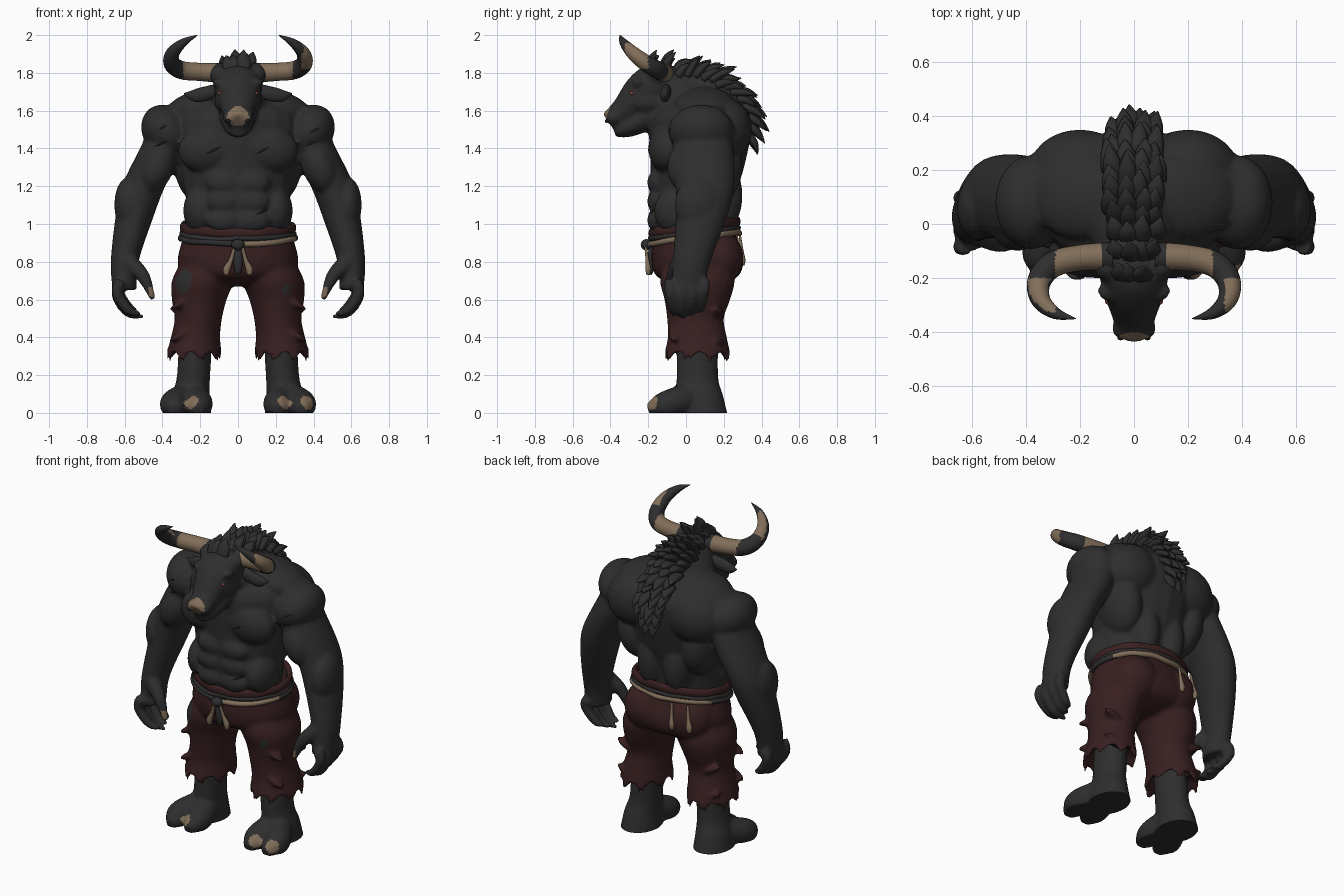
import bpy, bmesh, math, random
from mathutils import Vector, Matrix
from mathutils.bvhtree import BVHTree

random.seed(4)
if "Cube" in bpy.data.objects:
    bpy.data.objects.remove(bpy.data.objects["Cube"])

X, Y, Z = Matrix.Identity(3)


def material(name, red, green, blue):
    m = bpy.data.materials.new(name)
    m.use_nodes = True
    m.diffuse_color = (red, green, blue, 1)
    m.node_tree.nodes["Principled BSDF"].inputs["Base Color"].default_value = (red, green, blue, 1)
    return m


FUR = material("charcoal hide", .027, .027, .027)
RED = material("dark red cloth", .04, .014, .015)
TAN = material("tan horn", .22, .155, .1)
SCAR = material("dark scar", .012, .012, .014)
EYE = material("dull red eye", .2, .06, .04)


def smooth_path(points, steps, closed):
    """Catmull-Rom through points that also carry a radius."""
    n, out = len(points), []
    for i in range(n if closed else n - 1):
        ids = [(i + d) % n if closed else min(max(i + d, 0), n - 1) for d in (-1, 0, 1, 2)]
        a, b, c, d = (Vector(points[j]) for j in ids)
        for s in range(steps):
            t = s / steps
            out.append(b + ((c - a) * t + (2 * a - 5 * b + 4 * c - d) * t * t
                            + (3 * b - a - 3 * c + d) * t ** 3) / 2)
    return out if closed else out + [Vector(points[-1])]


def loft(bm, points, deep=1, sides=20, steps=4, ref=None, closed=False, hem=None):
    """Elliptic skin; rings lie flat unless a reference axis turns them along the path."""
    path, rings = smooth_path(points, steps, closed), []
    for i, p in enumerate(path):
        side, other = X, Y
        if ref:
            before = path[i - 1] if closed or i else p
            after = path[(i + 1) % len(path)] if closed or i + 1 < len(path) else p
            along = (after - before).xyz.normalized()
            side = along.cross(ref).normalized()
            other = side.cross(along)
        ring, radius = [], max(p.w, .001)
        for j in range(sides):
            angle = math.tau * j / sides
            co = p.xyz + (side * math.cos(angle) + other * math.sin(angle) * deep) * radius
            if hem and abs(p.z - hem) < .01:
                co.z += random.uniform(.01, .04) * (1 if j % 4 < 2 else -1)
            ring.append(bm.verts.new(co))
        rings.append(ring)
    for i in range(len(rings) if closed else len(rings) - 1):
        ring, following = rings[i], rings[(i + 1) % len(rings)]
        for j in range(sides):
            bm.faces.new((ring[j - 1], ring[j], following[j], following[j - 1]))
    if not closed:
        bm.faces.new(rings[0])
        bm.faces.new(rings[-1])


def blob(bm, co, size, tilt=0):
    mat = Matrix.Translation(co) @ Matrix.Rotation(tilt, 4, "Y") @ Matrix.Diagonal((*size, 1))
    bmesh.ops.create_icosphere(bm, subdivisions=3, radius=1, matrix=mat)


def mirror(bm):
    geom = bmesh.ops.duplicate(bm, geom=bm.verts[:] + bm.edges[:] + bm.faces[:])["geom"]
    for v in geom:
        if isinstance(v, bmesh.types.BMVert):
            v.co.x *= -1


def finish(name, bm, mats, fuse=False, rule=None):
    bmesh.ops.recalc_face_normals(bm, faces=bm.faces)
    me = bpy.data.meshes.new(name)
    bm.to_mesh(me)
    bm.free()
    ob = bpy.data.objects.new(name, me)
    bpy.context.collection.objects.link(ob)
    if fuse:
        remesh = ob.modifiers.new("fuse", "REMESH")
        remesh.mode, remesh.voxel_size = "VOXEL", .012
        soften = ob.modifiers.new("soften", "SMOOTH")
        soften.factor, soften.iterations = .5, 4
        graph = bpy.context.evaluated_depsgraph_get()
        me = bpy.data.meshes.new_from_object(ob.evaluated_get(graph))
        ob.modifiers.clear()
        ob.data = me
    me.materials.clear()
    for m in mats:
        me.materials.append(m)
    for v in me.vertices:
        v.co.z = max(v.co.z, 0)
    for p in me.polygons:
        p.use_smooth = True
        p.material_index = int(rule(p.center)) if rule else 0
    return ob


def near(c, spots):
    return any((c - Vector(s).xyz).length < s[-1] for s in spots)


# Arm and hand
bm = bmesh.new()
loft(bm, [(.34, .1, 1.62, .07), (.4, .09, 1.4, .12), (.5, .1, 1.2, .115), (.55, .08, 1.03, .1),
          (.6, .03, .8, .074), (.6, .01, .65, .065)], deep=1.35)
for i in range(4):
    y, drop = (i - 1.4) * .06, .015 * abs(i - 1)
    loft(bm, [(.62, y, .7, .033), (.64, y, .62 + drop, .03), (.58, y * .8, .53 + drop, .026),
              (.5 + drop, y * .7, .51 + drop, .01)], sides=12, ref=Y)
loft(bm, [(.58, -.03, .8, .05), (.5, -.07, .72, .036), (.45, -.08, .6, .015)], sides=12, ref=Y)

# Leg and cloven foot
loft(bm, [(.22, .06, .5, .09), (.235, .06, .2, .088), (.25, .07, .1, .1), (.255, .08, -.02, .115)], deep=1.25)
for x in (.21, .335):
    loft(bm, [(.25, .05, .09, .08), (x, -.08, .05, .077), (x, -.15, .03, .062), (x, -.2, .015, .03)], ref=Z)

# Muscles
blob(bm, (.15, -.1, 1.4), (.17, .1, .13), tilt=.2)        # chest
blob(bm, (.38, .08, 1.49), (.125, .175, .15), tilt=.6)    # shoulder
blob(bm, (.43, 0, 1.3), (.09, .1, .14), tilt=-.4)         # biceps
blob(bm, (.45, .16, 1.3), (.08, .09, .15), tilt=-.4)      # triceps
blob(bm, (.58, .06, 1.1), (.075, .12, .15))               # forearm
blob(bm, (.2, .2, 1.5), (.19, .15, .17), tilt=.3)         # shoulder blade
blob(bm, (.23, .14, 1.3), (.11, .16, .2), tilt=.2)        # back side
blob(bm, (.19, .1, 1.63), (.2, .16, .085), tilt=.25)      # neck slope
blob(bm, (.09, .18, 1.15), (.09, .12, .2))                # lower back
blob(bm, (.2, -.04, 1.07), (.09, .13, .13))               # flank
blob(bm, (.07, -.25, 1.735), (.07, .04, .03), tilt=-.35)  # brow
blob(bm, (.075, -.2, 1.65), (.05, .1, .06))               # cheek
blob(bm, (.1, -.15, 1.79), (.05, .06, .055))              # horn boss
blob(bm, (.04, -.385, 1.565), (.042, .042, .042))         # muzzle
for i in range(3):
    blob(bm, (.075, -.155, 1.02 + i / 10), (.095, .05, .065))  # belly
mirror(bm)

# Trunk, neck, mane ridge, head and jaw
loft(bm, [(0, .03, .9, .25), (0, .03, 1.1, .27), (0, .06, 1.3, .31), (0, .08, 1.55, .34),
          (0, .09, 1.65, .25), (0, .08, 1.75, .08)], deep=.8)
blob(bm, (0, -.02, 1.64), (.16, .19, .16))
loft(bm, [(0, -.12, 1.77, .08), (0, .1, 1.75, .095), (0, .28, 1.63, .09), (0, .32, 1.48, .05)], deep=.65, ref=Z)
loft(bm, [(0, 0, 1.72, .11), (0, -.15, 1.735, .13), (0, -.23, 1.695, .12), (0, -.32, 1.605, .088),
          (0, -.41, 1.54, .06)], deep=.88, ref=Z)
loft(bm, [(0, -.1, 1.62, .11), (0, -.3, 1.52, .08), (0, -.38, 1.49, .04)], deep=.75, ref=Z)
NAILS = [(s * .25, -.18, .06, .04) for s in (1, -1)] + [(s * .44, -.1, .64, .035) for s in (1, -1)]
PALE = NAILS + [(.36, -.17, .05, .04), (0, -.43, 1.57, .06)]
body = finish("body", bm, [FUR, TAN], fuse=True, rule=lambda c: near(c, PALE))
probe = bmesh.new()
probe.from_mesh(body.data)
skin = BVHTree.FromBMesh(probe)

# Mane tufts, laid back along the spine: flat on the brow, ruffled behind
bm = bmesh.new()
for row in range(15):
    angle = math.radians(132 - row * 10.5)
    out, back = Vector((0, math.cos(angle), math.sin(angle))), Vector((0, math.sin(angle), -math.cos(angle)))
    lift = .1 if row < 3 else .45
    for col in (-1, -.35, .35, 1):
        x = col * .07 * min(1, (17 - row) / 7, (row + 2) / 4) + random.uniform(-.012, .012)
        hit = skin.ray_cast(Vector((x, .05, 1.55)) + out, -out)[0]
        if hit:
            lean = back * .8 + out * random.uniform(lift - .1, lift + .2) + X * col * .2
            lean *= random.uniform(.09, .13)
            stops = (hit - out * .02, .025), (hit + lean / 2, .02), (hit + lean, .002)
            loft(bm, [(*co, radius) for co, radius in stops], deep=1.6, sides=8, steps=3, ref=X)
finish("mane", bm, [FUR])

# Scars across chest, shoulders and belly
bm = bmesh.new()
for x, z in ((-.13, 1.39), (.13, 1.39), (-.4, 1.51), (-.4, 1.43), (.41, 1.5), (.39, 1.43), (.12, 1.06)):
    cut = []
    for t in (-1, 0, 1):
        hit = skin.ray_cast(Vector((x + t * .04, -2, z + t * .02)), Y)[0]
        cut.append((*hit, .006 - .005 * abs(t)))
    loft(bm, cut, deep=.5, sides=8, ref=Y)
finish("scars", bm, [SCAR])
probe.free()

# Horns: pale root, dark bend with a pale streak, dark tip
bm = bmesh.new()
loft(bm, [(.08, -.12, 1.8, .054), (.2, -.125, 1.805, .048), (.3, -.15, 1.815, .048), (.35, -.21, 1.85, .044),
          (.345, -.28, 1.905, .036), (.29, -.33, 1.96, .022), (.215, -.35, 2, .002)], sides=24, steps=10, ref=Z)
mirror(bm)


def horn_colour(c):
    root = .12 < abs(c.x) < .29 and c.y > -.2
    bend = -.325 < c.y < -.2
    outer = c.x > .335 and c.z > 1.82
    upper = c.x < -.29 and c.z > 1.69 - .85 * c.y
    return root or bend and (outer or upper)


finish("horns", bm, [FUR, TAN], rule=horn_colour)

# Ears
bm = bmesh.new()
loft(bm, [(.1, -.1, 1.71, .025), (.17, -.11, 1.69, .028), (.23, -.11, 1.68, .024), (.285, -.1, 1.69, .003)],
     deep=1.4, sides=14, ref=Z)
mirror(bm)
finish("ears", bm, [FUR])

# Eyes and nostrils
bm = bmesh.new()
blob(bm, (.092, -.285, 1.692), (.016, .014, .011))
mirror(bm)
finish("eyes", bm, [EYE])
bm = bmesh.new()
blob(bm, (.05, -.42, 1.545), (.012, .01, .01))
mirror(bm)
finish("nostrils", bm, [SCAR])

# Torn trousers with creased legs and a ragged hem
bm = bmesh.new()
loft(bm, [(.15, .06, .8, .15), (.185, .06, .7, .165), (.205, .06, .6, .145), (.21, .05, .5, .125),
          (.225, .06, .4, .13), (.233, .06, .3, .145), (.233, .06, .36, .1)], deep=1.2, sides=32, hem=.3)
blob(bm, (.14, .165, .82), (.15, .14, .15))
for i in range(4):
    for y, turn in ((-.06, .5), (.17, -.5)):
        blob(bm, (.3 if i % 2 else .2, y, .65 - i / 12 - y / 4), (.07, .035, .018), tilt=turn)
mirror(bm)
loft(bm, [(0, .04, .98, .28), (0, .05, .9, .3), (0, .06, .8, .32), (0, .06, .72, .28), (0, .06, .67, .13)],
     deep=.76, sides=32)
HOLES = [(-.31, -.1, .7, .07), (.26, -.12, .65, .03)]
finish("trousers", bm, [RED, FUR], fuse=True, rule=lambda c: near(c, HOLES))


# Waistband, belt and rope round the hips
def hoop(name, wide, height, tall, mats, rule=None):
    bm = bmesh.new()
    ring = []
    for i in range(24):
        angle = math.tau * i / 24
        y = wide * .78 * math.sin(angle)
        ring.append((wide * math.cos(angle), .045 + y, height + y / 8 + random.uniform(-.005, .005), .016))
    loft(bm, ring, deep=tall, sides=12, steps=3, ref=Z, closed=True)
    finish(name, bm, mats, rule=rule)


hoop("waistband", .292, .98, 1.75, [RED])
hoop("belt", .295, .95, 1, [FUR])
hoop("rope", .303, .925, 1, [FUR, TAN], lambda c: c.y > .16 or c.x > .04 and c.y < -.03)

# Knot, pouch flap and hanging rope ends
bm = bmesh.new()
blob(bm, (0, -.21, .89), (.035, .03, .03))
blob(bm, (0, -.185, .81), (.025, .018, .08))
finish("knot", bm, [FUR])
bm = bmesh.new()
for x, y, swing in ((-.015, -.215, -.045), (.02, -.215, .04), (-.1, .285, -.01), (-.2, .268, -.02)):
    top = .89 if y < 0 else .94
    loft(bm, [(x, y, top, .008), (x + swing / 2, y + .01, top - .08, .012),
              (x + swing, y + .015, top - .13, .019), (x + swing, y + .015, top - .16, .012)],
         deep=.8, sides=10, ref=Y)
finish("rope_ends", bm, [TAN])
